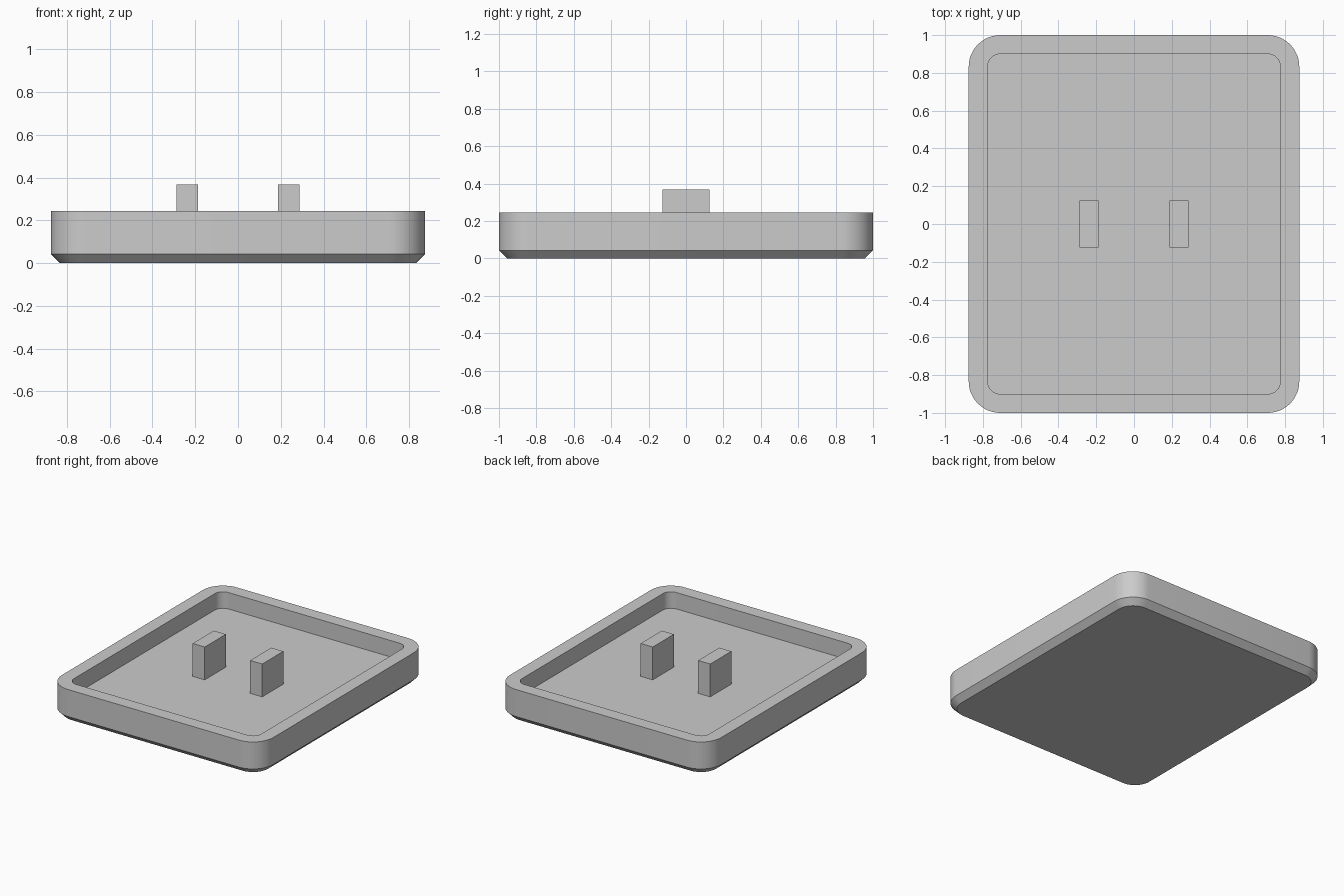
import bpy
import bmesh
from math import cos, sin, pi, radians

cube = bpy.data.objects.get("Cube")
if cube:
    bpy.data.objects.remove(cube, do_unlink=True)

grey = bpy.data.materials.new("plain grey")
grey.use_nodes = True
grey.diffuse_color = (0.6, 0.6, 0.6, 1)
grey.node_tree.nodes["Principled BSDF"].inputs["Base Color"].default_value = grey.diffuse_color

HALF_X, HALF_Y = 0.875, 1.0
RADIUS, WALL, CHAMFER = 0.167, 0.1, 0.043
RIM_Z, FLOOR_Z, POST_Z = 0.245, 0.122, 0.368
STEPS = 12


def finish(bm, name):
    bmesh.ops.recalc_face_normals(bm, faces=bm.faces)
    mesh = bpy.data.meshes.new(name)
    bm.to_mesh(mesh)
    bm.free()
    mesh.materials.append(grey)
    obj = bpy.data.objects.new(name, mesh)
    bpy.context.collection.objects.link(obj)
    return obj


def rounded_ring(bm, inset, z):
    """Loop of vertices around a rounded rectangle, inset from the outer wall."""
    r = RADIUS - inset
    ring = []
    for i, (sx, sy) in enumerate([(1, 1), (-1, 1), (-1, -1), (1, -1)]):
        for k in range(STEPS + 1):
            a = (i + k / STEPS) * pi / 2
            ring.append(bm.verts.new((sx * (HALF_X - RADIUS) + r * cos(a),
                                      sy * (HALF_Y - RADIUS) + r * sin(a), z)))
    return ring


# Tray: chamfered base, outer wall, rim, inner wall and recessed floor
bm = bmesh.new()
profile = [(CHAMFER, 0), (0, CHAMFER), (0, RIM_Z), (WALL, RIM_Z), (WALL, FLOOR_Z)]
rings = [rounded_ring(bm, inset, z) for inset, z in profile]
for low, high in zip(rings, rings[1:]):
    for i in range(len(low)):
        j = (i + 1) % len(low)
        bm.faces.new((low[i], low[j], high[j], high[i]))
bm.faces.new(rings[0])
bm.faces.new(rings[-1])
tray = finish(bm, "tray")
bpy.ops.object.select_all(action='DESELECT')
tray.select_set(True)
bpy.context.view_layer.objects.active = tray
bpy.ops.object.shade_smooth_by_angle(angle=radians(30))

# Two upright posts standing on the tray floor
for side, name in ((1, "left_post"), (-1, "right_post")):
    bm = bmesh.new()
    bmesh.ops.create_cube(bm, size=1)
    bmesh.ops.scale(bm, vec=(0.1, 0.25, POST_Z - FLOOR_Z), verts=bm.verts)
    post = finish(bm, name)
    post.location = (side * 0.238, 0, (POST_Z + FLOOR_Z) / 2)
